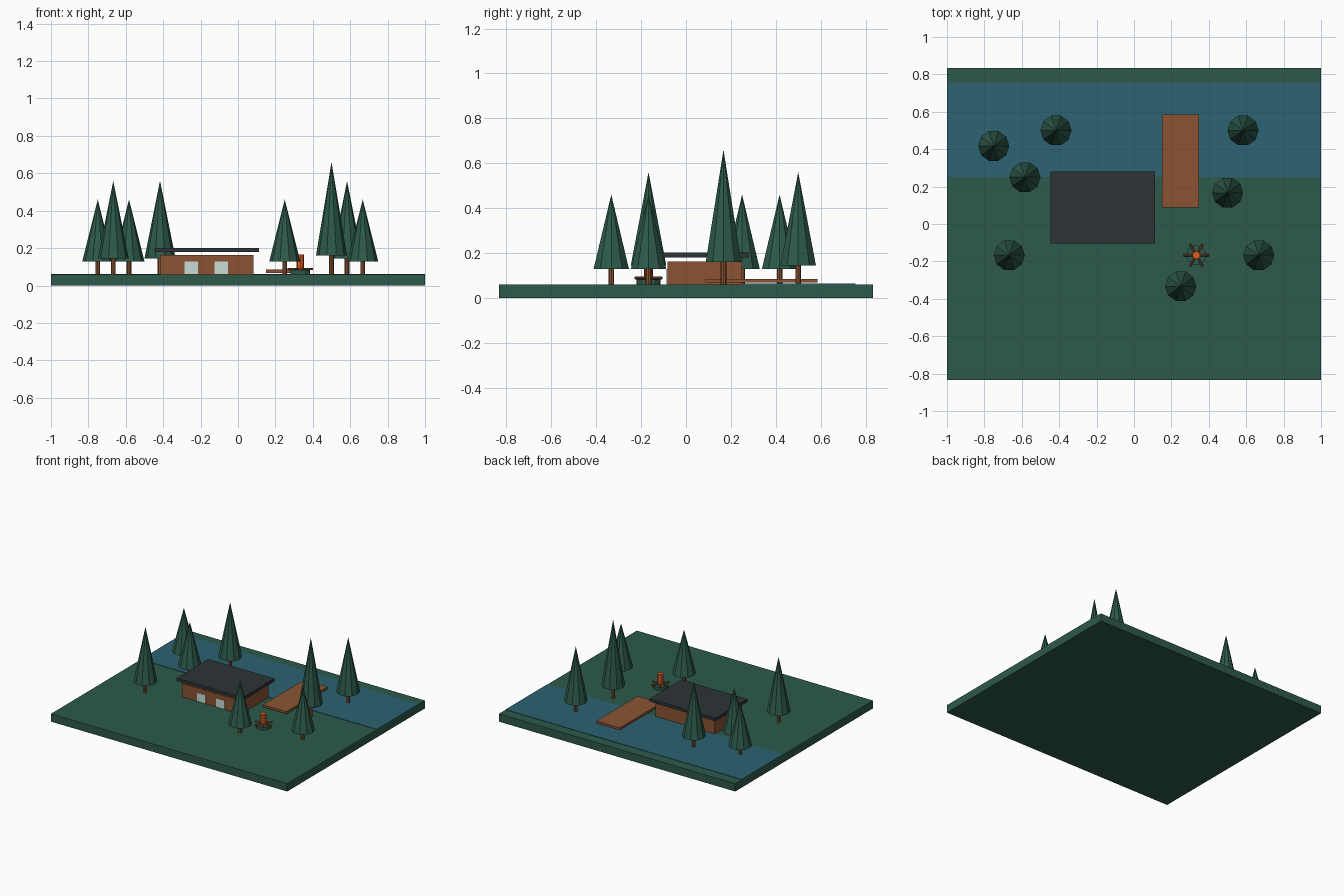
import bpy, bmesh, math
from mathutils import Matrix, Vector

if "Cube" in bpy.data.objects:
    bpy.data.objects.remove(bpy.data.objects["Cube"])


def material(name, rgb):
    m = bpy.data.materials.new(name)
    lin = [((c / 255 + 0.055) / 1.055) ** 2.4 for c in rgb]
    m.diffuse_color = (*lin, 1)
    m.use_nodes = True
    m.node_tree.nodes["Principled BSDF"].inputs["Base Color"].default_value = m.diffuse_color
    return m


GREEN = material("forest_green", (45, 90, 74))
BLUE = material("lake_blue", (45, 98, 115))
WOOD = material("wood_brown", (139, 84, 51))
ROOF = material("roof_charcoal", (45, 52, 54))
GLASS = material("window_pale", (200, 220, 215))
FIRE = material("fire_orange", (228, 92, 30))


def add(name, bm, mat):
    mesh = bpy.data.meshes.new(name)
    bm.to_mesh(mesh)
    bm.free()
    mesh.materials.append(mat)
    ob = bpy.data.objects.new(name, mesh)
    bpy.context.collection.objects.link(ob)
    return ob


def box(name, x, y, z, mat):
    """Box from (min, max) ranges."""
    bm = bmesh.new()
    bmesh.ops.create_cube(bm, size=1)
    for v in bm.verts:
        for i, (a, b) in enumerate((x, y, z)):
            v.co[i] = (a + b) / 2 + v.co[i] * (b - a)
    return add(name, bm, mat)


def cone(name, x, y, z0, z1, r0, r1, sides, mat):
    """Upright cone or cylinder with its first corner on +x."""
    bm = bmesh.new()
    ring = [(math.cos(math.tau * i / sides), math.sin(math.tau * i / sides)) for i in range(sides)]
    low = [bm.verts.new((x + r0 * c, y + r0 * s, z0)) for c, s in ring]
    if r1 > 0:
        high = [bm.verts.new((x + r1 * c, y + r1 * s, z1)) for c, s in ring]
        bm.faces.new(high)
    else:
        high = [bm.verts.new((x, y, z1))] * sides
    bm.faces.new(low[::-1])
    for i in range(sides):
        j = (i + 1) % sides
        if r1 > 0:
            bm.faces.new((low[i], low[j], high[j], high[i]))
        else:
            bm.faces.new((low[i], low[j], high[i]))
    return add(name, bm, mat)


TOP = 0.06

# Ground slab and lake strip
box("ground", (-1, 1), (-0.833, 0.833), (0, TOP), GREEN)
box("lake", (-1, 1), (0.25, 0.755), (TOP - 0.005, TOP + 0.003), BLUE)

# Cabin with a roof slab hovering just above the walls
box("cabin_walls", (-0.417, 0.083), (-0.083, 0.25), (TOP, 0.162), WOOD)
box("cabin_roof", (-0.447, 0.112), (-0.103, 0.28), (0.18, 0.202), ROOF)
for i, cx in enumerate((-0.25, -0.09)):
    box(f"cabin_window_{i + 1}", (cx - 0.036, cx + 0.036), (-0.087, -0.081), (0.062, 0.128), GLASS)

# Dock
box("dock", (0.15, 0.348), (0.087, 0.585), (0.068, 0.085), WOOD)

# Trees: x, y, foliage base, tip
TREES = [
    (-0.75, 0.417, 0.128, 0.46), (-0.417, 0.5, 0.145, 0.56),
    (-0.583, 0.25, 0.128, 0.46), (-0.667, -0.167, 0.145, 0.56),
    (0.25, -0.333, 0.128, 0.46), (0.667, -0.167, 0.128, 0.46),
    (0.5, 0.167, 0.16, 0.66), (0.583, 0.5, 0.145, 0.56),
]
for i, (x, y, base, tip) in enumerate(TREES):
    cone(f"tree_trunk_{i + 1}", x, y, TOP, base + 0.005, 0.0125, 0.0125, 8, WOOD)
    cone(f"tree_foliage_{i + 1}", x, y, base, tip, 0.083, 0, 10, GREEN)

# Fire pit: round base, six radial logs and a flame
FX, FY = 0.333, -0.167
cone("fire_pit_base", FX, FY, TOP, 0.082, 0.053, 0.053, 12, GREEN)
for i in range(6):
    bm = bmesh.new()
    place = (Matrix.Translation(Vector((FX, FY, 0.088))) @ Matrix.Rotation(math.tau * i / 6, 4, 'Z')
             @ Matrix.Translation(Vector((0.037, 0, 0))) @ Matrix.Rotation(math.pi / 2, 4, 'Y'))
    bmesh.ops.create_cone(bm, cap_ends=True, segments=8, radius1=0.006, radius2=0.006,
                          depth=0.064, matrix=place)
    add(f"fire_log_{i + 1}", bm, WOOD)
cone("flame", FX, FY, 0.083, 0.165, 0.021, 0.021, 8, FIRE)
